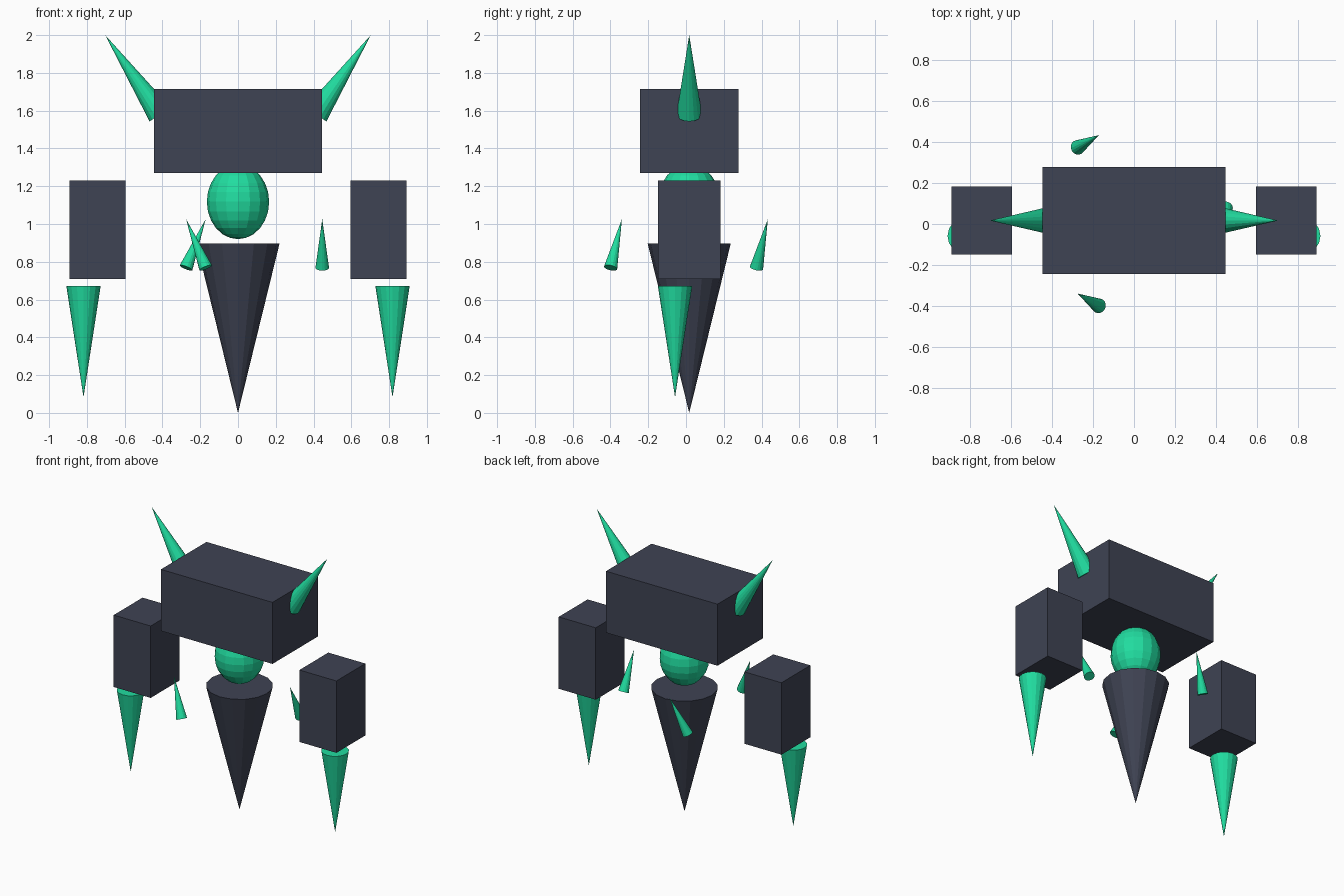
import bpy
from math import cos, sin, radians
from mathutils import Vector

if "Cube" in bpy.data.objects:
    bpy.data.objects.remove(bpy.data.objects["Cube"], do_unlink=True)

CY = 0.017  # depth of the main axis


def make_material(name, rgb):
    mat = bpy.data.materials.new(name)
    mat.use_nodes = True
    mat.diffuse_color = (*rgb, 1)
    mat.node_tree.nodes["Principled BSDF"].inputs["Base Color"].default_value = (*rgb, 1)
    return mat


slate = make_material("dark slate", (0.049, 0.056, 0.087))
green = make_material("bright green", (0.015, 0.72, 0.35))


def finish(name, mat):
    obj = bpy.context.object
    obj.name = name
    obj.data.materials.append(mat)
    return obj


def box(name, mat, centre, size):
    bpy.ops.mesh.primitive_cube_add(size=1, location=centre)
    bpy.context.object.scale = size
    return finish(name, mat)


def cone(name, mat, base, tip, radius):
    """Flat-sided spike from a base centre to a tip."""
    base, tip = Vector(base), Vector(tip)
    axis = tip - base
    bpy.ops.mesh.primitive_cone_add(vertices=16, radius1=radius, radius2=0,
                                    depth=axis.length, location=(base + tip) / 2)
    bpy.context.object.rotation_euler = axis.to_track_quat('Z', 'Y').to_euler()
    return finish(name, mat)


# Torso block, core ball and pointed lower body
box("torso", slate, (0, CY, 1.493), (0.892, 0.52, 0.445))
bpy.ops.mesh.primitive_uv_sphere_add(segments=16, ring_count=12, radius=1,
                                     location=(0, CY, 1.118))
bpy.context.object.scale = (0.165, 0.165, 0.198)
finish("core", green)
cone("lower_body", slate, (0, CY, 0.897), (0, CY, 0), 0.22)

# Paired shoulder horns, arm blocks and forearm spikes
for side, s in (("left", 1), ("right", -1)):
    cone(side + "_horn", green, (s * 0.413, CY, 1.581), (s * 0.703, CY, 2), 0.067)
    box(side + "_arm", slate, (s * 0.743, CY, 0.97), (0.296, 0.33, 0.52))
    cone(side + "_forearm", green, (s * 0.818, -0.058, 0.673), (s * 0.818, -0.058, 0.083), 0.091)

# Three tilted shards orbiting the body
for i in range(3):
    a = radians(120 * i)
    centre = Vector((0.446 * cos(a), CY + 0.446 * sin(a), 0.897))
    half = Vector((sin(a) * 0.06, -cos(a) * 0.06, 0.129))
    cone(f"shard_{i + 1}", green, centre - half, centre + half, 0.036)
